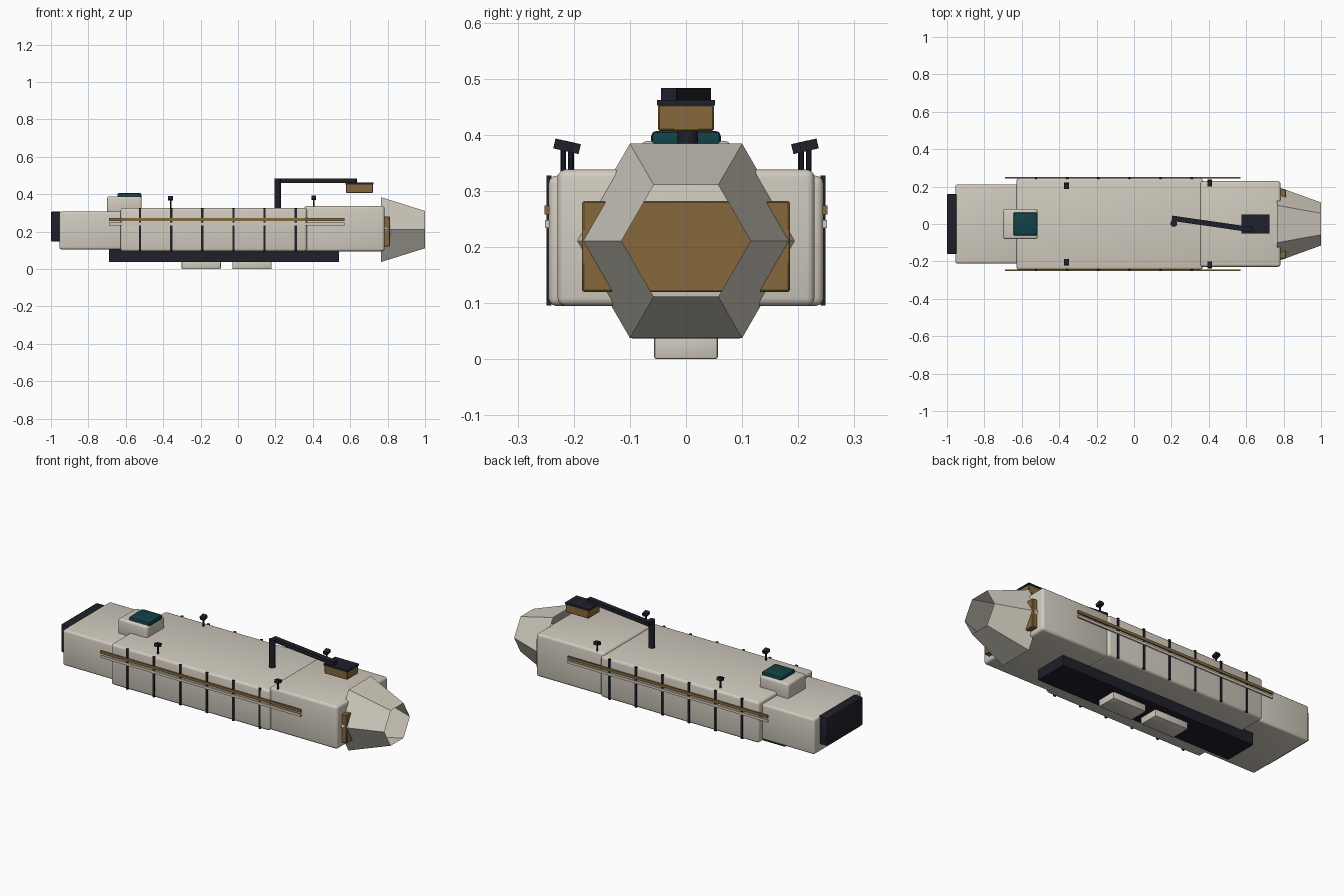
import bpy, bmesh, math
from mathutils import Matrix

if "Cube" in bpy.data.objects:
    bpy.data.objects.remove(bpy.data.objects["Cube"])


def mat(name, c):
    m = bpy.data.materials.new(name)
    m.diffuse_color = (*c, 1)
    m.use_nodes = True
    m.node_tree.nodes["Principled BSDF"].inputs["Base Color"].default_value = m.diffuse_color
    return m


CREAM = mat("cream", (0.64, 0.60, 0.52))
DARK = mat("dark_navy", (0.014, 0.014, 0.024))
GOLD = mat("bronze", (0.24, 0.14, 0.045))
TEAL = mat("teal_glass", (0.006, 0.055, 0.062))


def finish(name, bm, material):
    me = bpy.data.meshes.new(name)
    bm.to_mesh(me)
    bm.free()
    me.materials.append(material)
    ob = bpy.data.objects.new(name, me)
    bpy.context.collection.objects.link(ob)
    return ob


def box(name, x, y, z, material, bevel=0.0, seg=3):
    """Box from (min, max) ranges, with optional rounded edges."""
    bm = bmesh.new()
    bmesh.ops.create_cube(bm, size=1)
    for v in bm.verts:
        for i, r in enumerate((x, y, z)):
            v.co[i] = r[0] if v.co[i] < 0 else r[1]
    if bevel:
        bmesh.ops.bevel(bm, geom=bm.edges[:], offset=bevel, segments=seg,
                        profile=0.5, affect='EDGES')
    ob = finish(name, bm, material)
    if bevel:
        bpy.context.view_layer.objects.active = ob
        ob.select_set(True)
        bpy.ops.object.shade_smooth_by_angle(angle=math.radians(40))
        ob.select_set(False)
    return ob


def cyl(name, x, y, z0, z1, r, material, n=16):
    bm = bmesh.new()
    bmesh.ops.create_cone(bm, cap_ends=True, segments=n, radius1=r, radius2=r,
                          depth=z1 - z0,
                          matrix=Matrix.Translation((x, y, (z0 + z1) / 2)))
    return finish(name, bm, material)


# Main hull sections
box("rear_hull", (-0.955, -0.6), (-0.212, 0.212), (0.105, 0.307), CREAM, 0.012)
box("middle_hull", (-0.628, 0.368), (-0.245, 0.245), (0.095, 0.327), CREAM, 0.014)
box("front_hull", (0.355, 0.783), (-0.229, 0.229), (0.095, 0.338), CREAM, 0.014)
box("rear_engine_block", (-1.0, -0.945), (-0.16, 0.16), (0.147, 0.307), DARK, 0.006, 2)

# Open hexagonal nose and the plate behind it
bm = bmesh.new()
rings = []
for x, r in ((0.765, 0.2), (1.0, 0.115)):
    rings.append([bm.verts.new((x, r * math.cos(k * math.pi / 3),
                                0.211 + r * math.sin(k * math.pi / 3)))
                  for k in range(6)])
for k in range(6):
    j = (k + 1) % 6
    bm.faces.new((rings[0][k], rings[0][j], rings[1][j], rings[1][k]))
bmesh.ops.recalc_face_normals(bm, faces=bm.faces[:])
finish("nose_cowl", bm, CREAM)
box("nose_plate", (0.775, 0.812), (-0.185, 0.185), (0.12, 0.282), GOLD, 0.003, 1)

# Belly keel and pods
box("keel", (-0.69, 0.54), (-0.096, 0.096), (0.037, 0.11), DARK)
for i, x in enumerate((-0.302, -0.03)):
    box(f"belly_pod_{i}", (x, x + 0.21), (-0.057, 0.057), (0.0, 0.05), CREAM, 0.005, 2)

# Side ribs, rails and lamps
for s, side in ((-1, "right"), (1, "left")):
    def yr(a, b):
        return tuple(sorted((s * a, s * b)))
    for i in range(6):
        x = -0.524 + i * 0.1665
        box(f"rib_{side}_{i}", (x - 0.006, x + 0.006), yr(0.24, 0.249),
            (0.096, 0.327), DARK)
    box(f"upper_rail_{side}", (-0.69, 0.57), yr(0.243, 0.252), (0.258, 0.274), GOLD)
    box(f"lower_rail_{side}", (-0.69, 0.57), yr(0.243, 0.251), (0.234, 0.248), CREAM)
    for i, (x, y, top) in enumerate(((-0.36, 0.205, 0.378), (0.405, 0.219, 0.381))):
        cyl(f"lamp_post_{side}_{i}", x, s * y, 0.32, top, 0.005, DARK, 10)
        lamp = box(f"lamp_head_{side}_{i}", (-0.013, 0.013), (-0.016, 0.016),
                   (-0.009, 0.009), DARK)
        lamp.location = (x, s * y, top)
        lamp.rotation_euler.x = s * math.radians(13)

# Rear cabin with glass top
box("rear_cabin", (-0.7, -0.515), (-0.081, 0.081), (0.295, 0.389), CREAM, 0.012)
box("cabin_glass", (-0.645, -0.517), (-0.062, 0.062), (0.375, 0.407), TEAL, 0.009, 2)

# Crane arm with sensor box
cyl("arm_post", 0.213, 0.003, 0.32, 0.483, 0.018, DARK)
L = math.hypot(0.43, 0.062)
boom = box("arm_boom", (-L / 2, L / 2), (-0.014, 0.014), (-0.011, 0.011), DARK)
boom.location = (0.418, 0.0, 0.472)
boom.rotation_euler.z = math.atan2(-0.062, 0.43)
box("sensor_box", (0.578, 0.722), (-0.05, 0.05), (0.407, 0.454), GOLD, 0.003, 1)
box("sensor_lid", (0.574, 0.725), (-0.052, 0.052), (0.452, 0.462), DARK)
